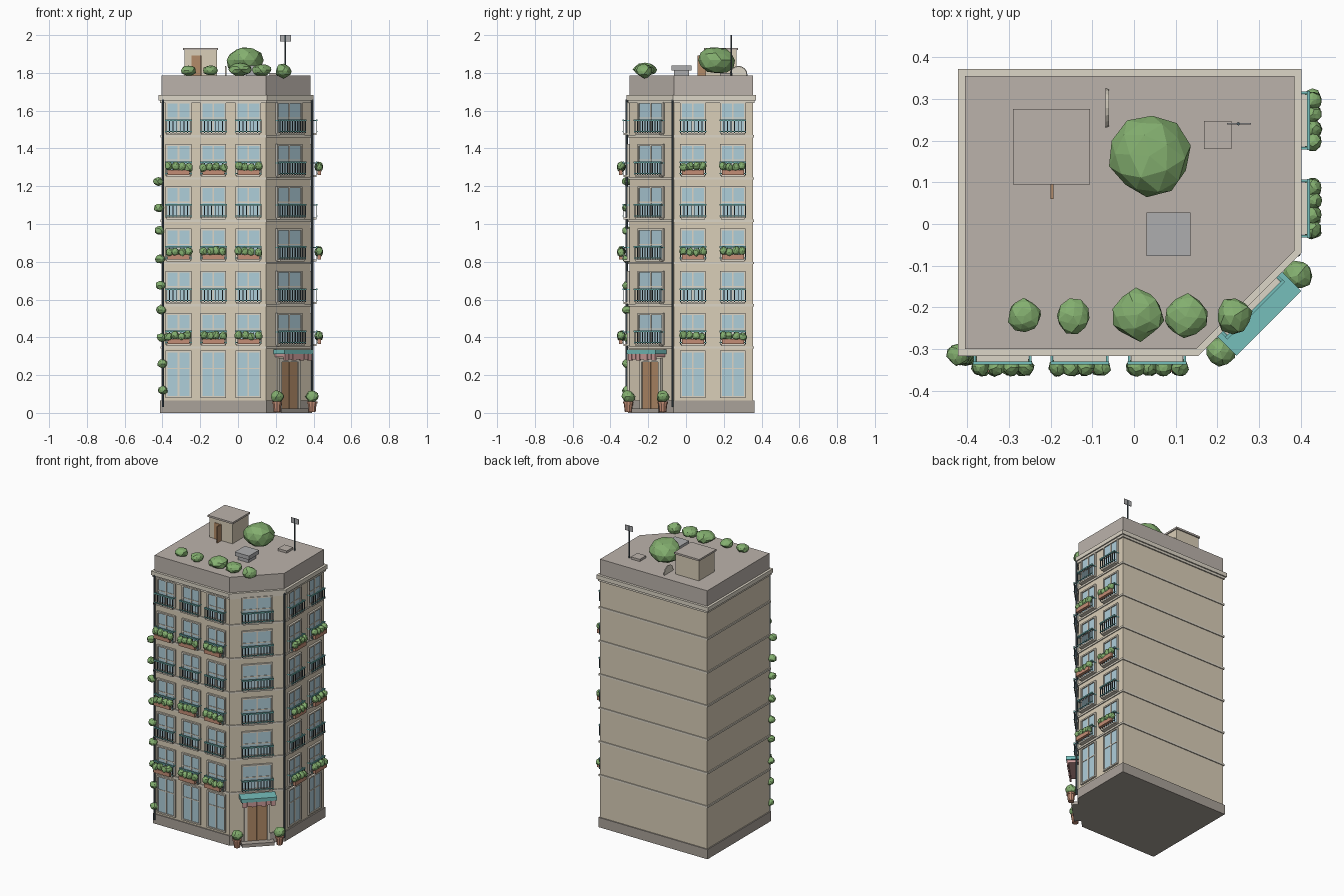
import bpy, bmesh, math, random
from mathutils import Matrix, Vector

if "Cube" in bpy.data.objects:
    bpy.data.objects.remove(bpy.data.objects["Cube"])

random.seed(4)
COL = {
    "stone": (.70, .62, .48), "trim": (.72, .67, .57), "roof": (.50, .45, .41), "plinth": (.40, .36, .32),
    "glass": (.43, .62, .70), "teal": (.18, .52, .50), "iron": (.07, .10, .12), "leaf": (.23, .43, .16),
    "clay": (.55, .27, .18), "wood": (.45, .26, .14), "pink": (.62, .34, .33), "metal": (.42, .42, .43),
}
MATS = {}
for n, c in COL.items():
    MATS[n] = bpy.data.materials.new(n)
    MATS[n].diffuse_color = (*c, 1)

parts = {}
I = Matrix.Identity(4)


def bm_of(part, mat):
    return parts.setdefault(part, (bmesh.new(), mat))[0]


def box(part, mat, M, lo, hi):
    c = [(a + b) / 2 for a, b in zip(lo, hi)]
    s = [b - a for a, b in zip(lo, hi)]
    bmesh.ops.create_cube(bm_of(part, mat), size=1,
                          matrix=M @ Matrix.Translation(c) @ Matrix.Diagonal((*s, 1)))


def cyl(part, mat, M, x, y, z0, z1, r0, r1, n=8):
    bmesh.ops.create_cone(bm_of(part, mat), cap_ends=True, segments=n, radius1=r0, radius2=r1, depth=z1 - z0,
                          matrix=M @ Matrix.Translation((x, y, (z0 + z1) / 2)))


def bush(part, M, c, r, rz, sub=2, jit=.13):
    res = bmesh.ops.create_icosphere(bm_of(part, "leaf"), subdivisions=sub, radius=1)
    T = M @ Matrix.Translation(c) @ Matrix.Diagonal((r, r, rz, 1)) @ Matrix.Rotation(random.uniform(0, 6), 4, "Z")
    for v in res["verts"]:
        v.co = T @ (v.co * random.uniform(1 - jit, 1 + jit * .5))


def prism(part, mat, d, z0, z1):
    # building footprint with a chamfered front right corner, grown by d
    k = d * .414
    pts = [(-.405 - d, -.30 - d), (.148 + k, -.30 - d), (.385 + d, -.063 - k), (.385 + d, .355 + d), (-.405 - d, .355 + d)]
    bm = bm_of(part, mat)
    f = bm.faces.new([bm.verts.new((x, y, z0)) for x, y in pts])
    top = bmesh.ops.extrude_face_region(bm, geom=[f])["geom"]
    bmesh.ops.translate(bm, vec=(0, 0, z1 - z0), verts=[v for v in top if isinstance(v, bmesh.types.BMVert)])


# shell, floor bands, cornice and roof block
PITCH = .2236
prism("plinth", "plinth", .007, 0, .065)
prism("walls", "stone", 0, .065, 1.65)
for f in range(6):
    prism("floor_bands", "trim", .006, .340 + f * PITCH, .352 + f * PITCH)
prism("cornice", "trim", .008, 1.64, 1.655)
prism("cornice", "trim", .016, 1.655, 1.682)
prism("roof_block", "roof", 0, 1.682, 1.785)

# wall frames: local x runs along the wall, local -y points outward
FRONT = Matrix.Translation((0, -.30, 0))
RIGHT = Matrix.Translation((.385, 0, 0)) @ Matrix.Rotation(math.pi / 2, 4, "Z")
CORNER = Matrix.Translation((.2665, -.1815, 0)) @ Matrix.Rotation(math.pi / 4, 4, "Z")


def window(M, x, z0, z1, w, split):
    h, t = w / 2, .009
    box("window_glass", "glass", M, (x - h + t, -.005, z0 + t), (x + h - t, .01, z1 - t))
    for s in (-1, 1):
        xa = x + s * (h - t / 2)
        box("window_frames", "trim", M, (xa - t / 2, -.012, z0), (xa + t / 2, .01, z1))
    for za in (z0, z1 - t):
        box("window_frames", "trim", M, (x - h + t, -.012, za), (x + h - t, .01, za + t))
    box("window_frames", "trim", M, (x - .004, -.009, z0 + t), (x + .004, .01, z1 - t))
    zs = z0 + (z1 - z0) * split
    box("window_frames", "trim", M, (x - h + t, -.008, zs - .003), (x + h - t, .01, zs + .003))


def balcony(M, x, z, w, planted):
    h = w / 2
    box("balcony_slabs", "trim", M, (x - h + .008, -.030, z - .006), (x + h - .008, .005, z + .004))
    box("balcony_rails", "teal", M, (x - h, -.037, z + .068), (x + h, -.029, z + .076))
    box("balcony_rails", "iron", M, (x - h, -.035, z + .010), (x + h, -.030, z + .015))
    for s in (-1, 1):
        xa = x + s * (h - .004)
        box("balcony_rails", "iron", M, (xa - .003, -.035, z + .066), (xa + .003, 0, z + .072))
    n = round(w / .02)
    for i in range(n + 1):
        xa = x - h + .004 + (w - .008) * i / n
        box("balcony_pickets", "iron", M, (xa - .0022, -.0345, z + .004), (xa + .0022, -.0305, z + .07))
    if planted:
        box("planter_boxes", "clay", M, (x - h + .012, -.055, z + .006), (x + h - .012, -.037, z + .032))
        for i in range(4):
            bush("planter_plants", M, (x + (i - 1.5) * w * .24 + random.uniform(-.004, .004), -.043,
                                       z + .047 + random.uniform(-.006, .006)), .022, .024)


for M, xs, w in ((FRONT, (-.315, -.13, .055), .135), (RIGHT, (.037, .248), .135), (CORNER, (0,), .19)):
    for x in xs:
        for f in range(6):
            z = .36 + f * PITCH
            window(M, x, z, z + .168, w, .5)
            balcony(M, x, z, w + .006, M is not CORNER and f % 2 == 0)
        if M is not CORNER:
            window(M, x, .08, .33, w, .62)

# corner entrance: door, surround, step, awning and pots
box("entrance_door", "wood", CORNER, (-.062, -.008, .02), (.062, .01, .27))
box("entrance_door", "wood", CORNER, (-.003, -.012, .02), (.003, 0, .27))
for s in (-1, 1):
    xa = s * .07
    box("door_surround", "trim", CORNER, (xa - .009, -.014, .02), (xa + .009, .01, .28))
box("door_surround", "trim", CORNER, (-.079, -.014, .27), (.079, .01, .29))
box("door_step", "plinth", CORNER, (-.10, -.05, 0), (.10, .01, .022))
box("awning", "teal", CORNER, (-.11, -.08, .312), (.11, .01, .335))
for i in range(7):
    xa = (i - 3) * .029
    box("awning_valance", "pink", CORNER, (xa - .0135, -.076, .277 + .006 * (i % 2)), (xa + .0135, -.066, .313))
box("awning_valance", "pink", CORNER, (-.10, -.066, .295), (.10, 0, .312))
for x, y in ((.207, -.305), (.393, -.123)):
    cyl("entrance_pots", "clay", I, x, y, .005, .055, .019, .025, 10)
    cyl("entrance_pots", "clay", I, x, y, .050, .060, .028, .028, 10)
    bush("entrance_plants", I, (x, y, .086), .036, .034)

# drainpipes and climbing plant
cyl("drainpipes", "iron", I, -.397, -.313, .03, 1.66, .006, .006)
cyl("drainpipes", "iron", I, .393, -.072, .03, 1.66, .006, .006)
for i, z in enumerate((.12, .26, .40, .545, .675, .815, .965, 1.085, 1.225)):
    bush("climbing_plant", I, (-.398 - .003 * i, -.312, z), .027, .024)

# roof hut with open door
Z = 1.785
box("roof_hut", "stone", I, (-.283, .102, Z), (-.112, .268, 1.92))
box("roof_hut_cap", "roof", I, (-.29, .095, 1.92), (-.105, .275, 1.932))
box("roof_hut_door", "wood", I, (-.20, .06, Z), (-.193, .105, 1.893))
box("roof_hut_doorway", "wood", I, (-.245, .099, Z), (-.20, .105, 1.893))

# vent, hatch, dish and mast
box("roof_vent", "metal", I, (.043, -.064, Z), (.122, .016, 1.812))
box("roof_vent_cap", "metal", I, (.03, -.077, 1.812), (.135, .028, 1.838))
box("roof_hatch", "roof", I, (.168, .18, Z), (.233, .247, 1.80))
bmesh.ops.create_cone(bm_of("roof_dish", "trim"), cap_ends=True, segments=16, radius1=.047, radius2=.044, depth=.008,
                      matrix=Matrix.Translation((-.064, .278, 1.79)) @ Matrix.Rotation(math.pi / 2, 4, "Y"))
cyl("mast", "iron", I, .25, .24, Z, 2.0, .004, .004)
box("mast_panel", "metal", I, (.223, .238, 1.965), (.28, .242, 2.0))

# roof garden
bush("roof_tree", I, (.037, .163, 1.867), .102, .074)
for x, y, r, z, rz in ((-.262, -.22, .041, 1.813, .028), (-.145, -.222, .043, 1.813, .028), (.01, -.217, .063, 1.817, .036),
                       (.124, -.222, .054, 1.815, .032), (.24, -.22, .044, 1.81, .038)):
    bush("roof_bushes", I, (x, y, z), r, rz)

# build one object per part
for name, (bm, mat) in parts.items():
    bmesh.ops.recalc_face_normals(bm, faces=bm.faces)
    me = bpy.data.meshes.new(name)
    bm.to_mesh(me)
    bm.free()
    me.materials.append(MATS[mat])
    bpy.context.collection.objects.link(bpy.data.objects.new(name, me))

for m in bpy.data.materials:
    if m.users and not m.is_grease_pencil:
        m.use_nodes = True
        m.node_tree.nodes["Principled BSDF"].inputs["Base Color"].default_value = m.diffuse_color
